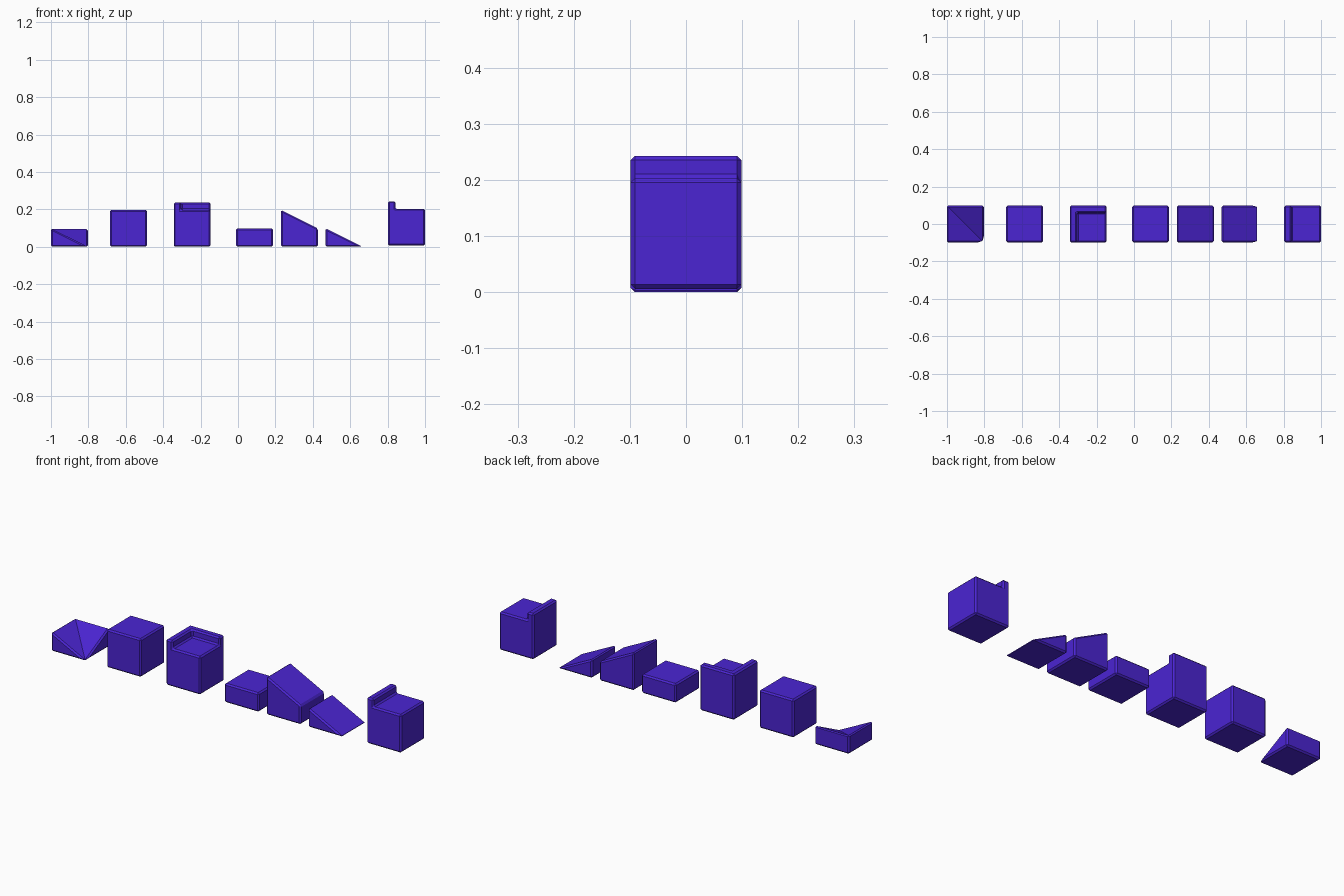
import bpy, bmesh

if "Cube" in bpy.data.objects:
    bpy.data.objects.remove(bpy.data.objects["Cube"])

W = 0.197          # block side
H = W / 2          # half side
LOW = 0.098        # half-height blocks
RIM = 0.04         # raised rim height
RIM_W = 0.038      # raised rim width

mat = bpy.data.materials.new("violet")
mat.diffuse_color = (0.07, 0.018, 0.65, 1)
mat.use_nodes = True
mat.node_tree.nodes["Principled BSDF"].inputs["Base Color"].default_value = mat.diffuse_color


def finish(bm, name, x, z=0.0):
    """Turn a bmesh into a chamfered block placed at x."""
    bmesh.ops.recalc_face_normals(bm, faces=bm.faces)
    me = bpy.data.meshes.new(name)
    bm.to_mesh(me)
    bm.free()
    ob = bpy.data.objects.new(name, me)
    bpy.context.collection.objects.link(ob)
    ob.location = (x, 0, z)
    me.materials.append(mat)
    return ob


def chamfer(ob):
    b = ob.modifiers.new("chamfer", 'BEVEL')
    b.width = 0.0075
    b.segments = 1
    b.limit_method = 'ANGLE'
    b.angle_limit = 0.7
    return ob


def extrude_profile(profile, y0=-H, y1=H):
    """Side profile in x/z, extruded along y."""
    bm = bmesh.new()
    face = bm.faces.new([bm.verts.new((x, y0, z)) for x, z in profile])
    ext = bmesh.ops.extrude_face_region(bm, geom=[face])
    for v in ext["geom"]:
        if isinstance(v, bmesh.types.BMVert):
            v.co.y = y1
    return bm


def box_profile(h):
    return [(-H, 0), (H, 0), (H, h), (-H, h)]


# blocks that are plain extrusions: name, centre x, base z, profile
inner = -H + RIM_W
blocks = [
    ("full_block", -0.585, 0, box_profile(W)),
    ("half_block", 0.088, 0, box_profile(LOW)),
    ("tall_ramp", 0.328, 0, [(-H, 0), (H, 0), (H, LOW), (-H, W)]),
    ("low_ramp", 0.567, 0, [(-H, 0), (H, 0), (-H, LOW)]),
    ("edge_rim_block", 1 - H, 0.006,
     [(-H, 0), (H, 0), (H, W), (inner, W), (inner, W + RIM), (-H, W + RIM)]),
]
for name, x, z, profile in blocks:
    chamfer(finish(extrude_profile(profile), name, x, z))

# block with an L-shaped rim on its left and back sides
corner = finish(extrude_profile(box_profile(W + RIM)), "corner_rim_block", -0.245)
cut = finish(extrude_profile([(inner, W), (0.2, W), (0.2, 0.4), (inner, 0.4)],
                             -0.2, H - RIM_W), "rim_cutter", -0.245)
cut.hide_render = True
cut.hide_viewport = True
cut.display_type = 'WIRE'
notch = corner.modifiers.new("notch", 'BOOLEAN')
notch.operation = 'DIFFERENCE'
notch.solver = 'EXACT'
notch.object = cut
bpy.context.view_layer.update()
chamfer(corner)

# inner corner ramp: three high corners, the front right one on the floor
bm = bmesh.new()
a, b, c, d = [bm.verts.new((x, y, 0)) for x, y in ((-H, -H), (H, -H), (H, H), (-H, H))]
A, C, D = [bm.verts.new((v.co.x, v.co.y, LOW)) for v in (a, c, d)]
for f in ((a, d, c, b), (a, b, A), (b, c, C), (c, d, D, C), (d, a, A, D), (A, b, D), (b, C, D)):
    bm.faces.new(f)
chamfer(finish(bm, "corner_ramp", -1 + H))
